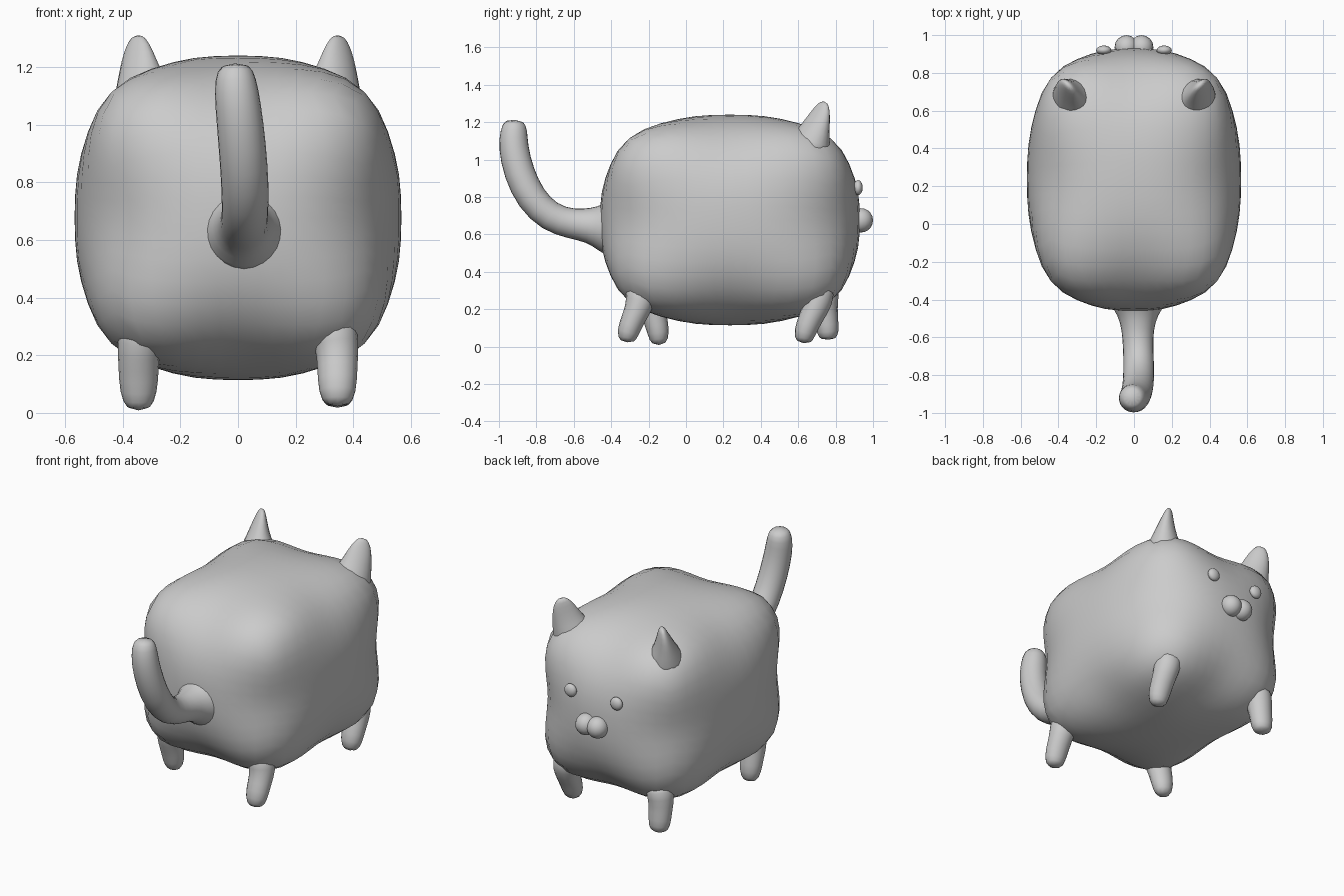
import bpy, bmesh, math
from mathutils import Vector

cube = bpy.data.objects.get("Cube")
if cube:
    bpy.data.objects.remove(cube, do_unlink=True)

grey = bpy.data.materials.new("soft_grey")
grey.use_nodes = True
GREY = (0.6, 0.6, 0.6, 1)
grey.diffuse_color = GREY
grey.node_tree.nodes["Principled BSDF"].inputs["Base Color"].default_value = GREY


def finish(bm, name):
    bmesh.ops.recalc_face_normals(bm, faces=bm.faces)
    for f in bm.faces:
        f.smooth = True
    mesh = bpy.data.meshes.new(name)
    bm.to_mesh(mesh)
    bm.free()
    mesh.materials.append(grey)
    ob = bpy.data.objects.new(name, mesh)
    bpy.context.collection.objects.link(ob)
    return ob


def ellipsoid(name, centre, radii):
    bm = bmesh.new()
    bmesh.ops.create_uvsphere(bm, u_segments=16, v_segments=10, radius=1)
    for v in bm.verts:
        v.co = Vector(centre) + Vector([a * b for a, b in zip(v.co, radii)])
    return finish(bm, name)


def limb(name, sections, across, sides=10, level=1):
    """Loft rings (centre, radius along across, other radius) along a path."""
    bm = bmesh.new()
    points = [Vector(s[0]) for s in sections]
    rings = []
    for i, (p, s) in enumerate(zip(points, sections)):
        way = (points[min(i + 1, len(points) - 1)] - points[max(i - 1, 0)]).normalized()
        a = Vector(across)
        a = (a - way * a.dot(way)).normalized()
        b = way.cross(a)
        rings.append([bm.verts.new(p + a * s[1] * math.cos(t) + b * s[2] * math.sin(t))
                      for t in (math.tau * k / sides for k in range(sides))])
    for r, q in zip(rings, rings[1:]):
        for k in range(sides):
            n = (k + 1) % sides
            bm.faces.new((r[k], r[n], q[n], q[k]))
    bm.faces.new(rings[0])
    bm.faces.new(rings[-1])
    ob = finish(bm, name)
    sub = ob.modifiers.new("soften", "SUBSURF")
    sub.levels = sub.render_levels = level
    return ob


# Body: a rounded box, squarer towards its eight corners
bm = bmesh.new()
bmesh.ops.create_cube(bm, size=2)
bmesh.ops.subdivide_edges(bm, edges=bm.edges, cuts=11, use_grid_fill=True)
for v in bm.verts:
    d = Vector([math.tan(c * math.pi / 4) for c in v.co]).normalized()
    corner = 27 * (d.x * d.y * d.z) ** 2
    n = 2.5 + 0.8 * corner
    d /= sum(abs(c) ** n for c in d) ** (1 / n)
    v.co = (d.x * 0.567, 0.235 + d.y * 0.695, 0.677 + d.z * 0.563)
finish(bm, "body")

# Tail: flared root, curling upwards
tail = [(0.02, -0.38, 0.635, 0.19), (0.02, -0.45, 0.635, 0.13), (0.02, -0.52, 0.65, 0.095),
        (0.02, -0.61, 0.655, 0.083), (0.025, -0.73, 0.69, 0.084), (0.025, -0.83, 0.79, 0.086),
        (0.015, -0.895, 0.93, 0.086), (0, -0.925, 1.07, 0.083), (-0.01, -0.92, 1.16, 0.076),
        (-0.01, -0.915, 1.215, 0.052)]
limb("tail", [((x, y, z), r, r) for x, y, z, r in tail], (1, 0, 0), 12)

# Legs in mid stride: side, top y, foot y, foot z
for name, side, top, foot, low in (("front_left_leg", 1, -0.24, -0.315, 0.02),
                                   ("front_right_leg", -1, -0.19, -0.145, 0.005),
                                   ("back_left_leg", 1, 0.71, 0.63, 0.015),
                                   ("back_right_leg", -1, 0.735, 0.76, 0.035)):
    x = 0.345 * side
    mid = (top + foot) / 2
    limb(name, [((x * 0.93, top, 0.34), 0.10, 0.10), ((x, top, 0.235), 0.083, 0.085),
                ((x, mid, 0.16), 0.077, 0.07), ((x, foot, 0.07), 0.073, 0.067),
                ((x, foot, low), 0.045, 0.042)], (1, 0, 0), 8)

# Ears: flattened blades facing diagonally, with flared roots
for name, s in (("left_ear", 1), ("right_ear", -1)):
    limb(name, [((s * 0.31, 0.64, 1.02), 0.16, 0.15), ((s * 0.335, 0.68, 1.12), 0.11, 0.09),
                ((s * 0.345, 0.705, 1.2), 0.085, 0.055), ((s * 0.35, 0.73, 1.27), 0.06, 0.03),
                ((s * 0.35, 0.74, 1.312), 0.024, 0.013)], (s, 1, 0), 10)

# Eyes and the two muzzle balls
for name, s in (("left", 1), ("right", -1)):
    ellipsoid(name + "_eye", (s * 0.16, 0.92, 0.85), (0.04, 0.025, 0.04))
    ellipsoid(name + "_muzzle", (s * 0.04, 0.935, 0.675), (0.063, 0.065, 0.065))
